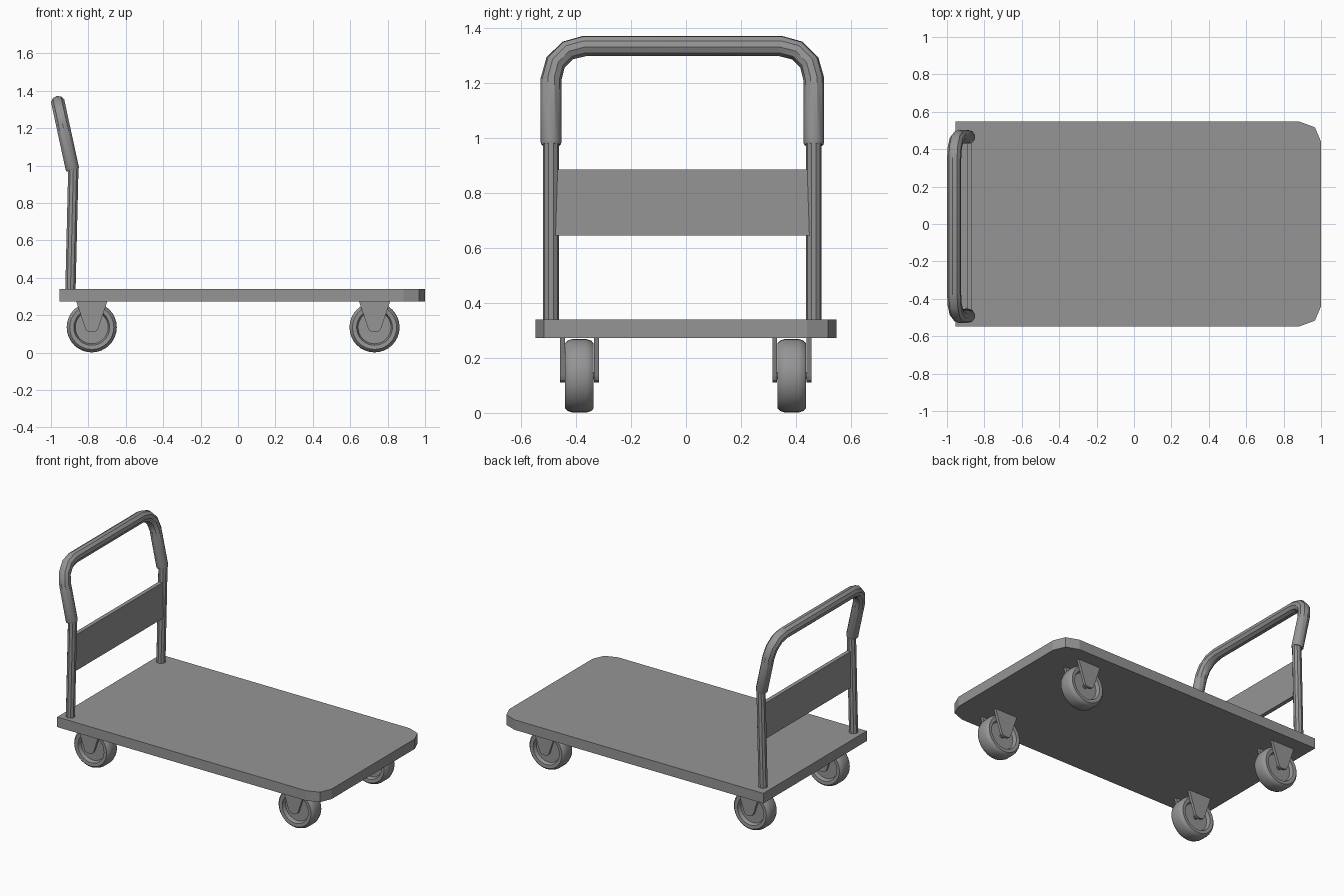
import bpy, bmesh, math
from mathutils import Vector

cube = bpy.data.objects.get("Cube")
if cube:
    bpy.data.objects.remove(cube, do_unlink=True)

grey = bpy.data.materials.new("plain grey")
grey.use_nodes = True
grey.diffuse_color = (0.3, 0.3, 0.3, 1)
grey.node_tree.nodes["Principled BSDF"].inputs["Base Color"].default_value = (0.3, 0.3, 0.3, 1)

MID_Y = -0.013          # the handle sits slightly off the deck's centre line
POST_Y = 0.478


def finish(name, mesh, smooth=None):
    obj = bpy.data.objects.new(name, mesh)
    bpy.context.collection.objects.link(obj)
    mesh.materials.clear()
    mesh.materials.append(grey)
    if smooth:
        bpy.ops.object.select_all(action='DESELECT')
        obj.select_set(True)
        bpy.context.view_layer.objects.active = obj
        bpy.ops.object.shade_smooth_by_angle(angle=math.radians(smooth))
    return obj


def from_bmesh(name, bm, smooth=None):
    bmesh.ops.recalc_face_normals(bm, faces=bm.faces)
    mesh = bpy.data.meshes.new(name)
    bm.to_mesh(mesh)
    bm.free()
    return finish(name, mesh, smooth)


def prism(name, outline, depth):
    """Extrude a closed 3D outline along a vector."""
    bm = bmesh.new()
    face = bm.faces.new([bm.verts.new(p) for p in outline])
    ext = bmesh.ops.extrude_face_region(bm, geom=[face])
    moved = [v for v in ext["geom"] if isinstance(v, bmesh.types.BMVert)]
    bmesh.ops.translate(bm, verts=moved, vec=depth)
    return from_bmesh(name, bm)


def tube(name, points, radius, end_scale=1.0):
    """Sweep a round section along a path, with optional narrowed ends."""
    curve = bpy.data.curves.new(name, 'CURVE')
    curve.dimensions = '3D'
    curve.bevel_depth = radius
    curve.bevel_resolution = 3
    curve.use_fill_caps = True
    path = curve.splines.new('POLY')
    path.points.add(len(points) - 1)
    for p, co in zip(path.points, points):
        p.co = (*co, 1)
    path.points[0].radius = path.points[-1].radius = end_scale
    temp = bpy.data.objects.new(name + "_path", curve)
    bpy.context.collection.objects.link(temp)
    graph = bpy.context.evaluated_depsgraph_get()
    mesh = bpy.data.meshes.new_from_object(temp.evaluated_get(graph))
    bpy.data.objects.remove(temp, do_unlink=True)
    return finish(name, mesh, 35)


def lathe(name, profile, centre, sides=32):
    """Spin (radius, y) points about the y axis through the centre."""
    bm = bmesh.new()
    verts = [bm.verts.new((r, y, 0)) for r, y in profile]
    edges = [bm.edges.new(pair) for pair in zip(verts, verts[1:])]
    bmesh.ops.spin(bm, geom=verts + edges, cent=(0, 0, 0), axis=(0, 1, 0),
                   angle=math.tau, steps=sides)
    bmesh.ops.remove_doubles(bm, verts=bm.verts, dist=0.0005)
    bmesh.ops.translate(bm, verts=bm.verts, vec=centre)
    return from_bmesh(name, bm, 35)


# Deck: square at the handle end, clipped corners at the other
half = [(-0.955, 0.547), (0.885, 0.547), (0.967, 0.517), (1.0, 0.44)]
outline = half + [(x, -y) for x, y in reversed(half)]
prism("deck", [(x, y, 0.273) for x, y in outline], Vector((0, 0, 0.067)))

# Casters: wheel, two fork plates and an axle at each corner
side = [(0, 0.026), (0.088, 0.026), (0.096, 0.05), (0.118, 0.052),
        (0.128, 0.043), (0.134, 0.025)]
wheel_profile = side + [(r, -y) for r, y in reversed(side)]
fork_half = [(0.083, 0.274), (0.036, 0.132), (0.028, 0.117), (0.014, 0.11)]
fork = fork_half + [(-x, z) for x, z in reversed(fork_half)]
for end, cx in (("rear", -0.782), ("front", 0.73)):
    for hand, cy in (("left", 0.385), ("right", -0.388)):
        tag = f"{end}_{hand}"
        lathe(tag + "_wheel", wheel_profile, (cx, cy, 0.135))
        tube(tag + "_axle", [(cx, cy - 0.06, 0.135), (cx, cy + 0.06, 0.135)], 0.015)
        for label, s in (("outer", 1), ("inner", -1)):
            prism(f"{tag}_{label}_fork", [(cx + x, cy + s * 0.053, z) for x, z in fork],
                  Vector((0, s * 0.018, 0)))

# Upright posts
for hand, s in (("left", 1), ("right", -1)):
    y = MID_Y + s * POST_Y
    tube(hand + "_post", [(-0.896, y, 0.33), (-0.88, y, 1.0)], 0.029)

# Cross panel between the posts
prism("cross_panel", [(-0.893, MID_Y + y, z) for y, z in
      ((-0.478, 0.645), (0.478, 0.645), (0.478, 0.885), (-0.478, 0.885))],
      Vector((0.027, 0, 0)))

# Padded push handle: a leaning U with rounded corners
LOW, TOP, BEND = 0.975, 1.335, 0.12
arm = [(POST_Y, LOW), (POST_Y, LOW + 0.01)]
for i in range(4):
    a = math.radians(30 * i)
    arm.append((POST_Y - BEND * (1 - math.cos(a)), TOP - BEND * (1 - math.sin(a))))
loop = arm + [(-y, z) for y, z in reversed(arm)]
lean = 0.078 / (TOP - LOW)
tube("push_handle", [(-0.884 - lean * (z - LOW), MID_Y + y, z) for y, z in loop],
     0.038, 0.9)
